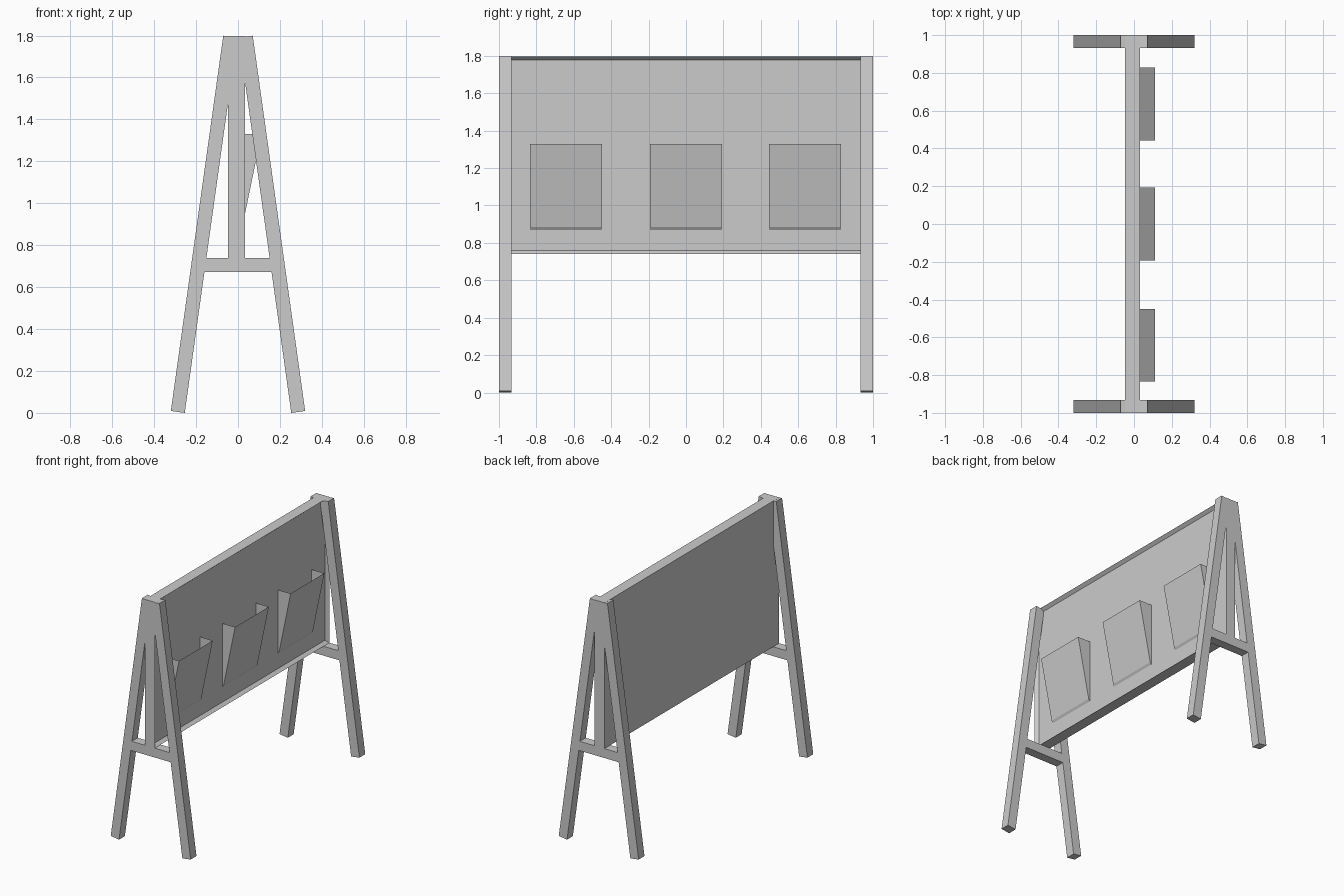
import bpy, bmesh, math
from mathutils import Matrix, Vector

if "Cube" in bpy.data.objects:
    bpy.data.objects.remove(bpy.data.objects["Cube"])


def mesh_object(name, verts, faces):
    me = bpy.data.meshes.new(name)
    me.from_pydata(verts, [], faces)
    ob = bpy.data.objects.new(name, me)
    bpy.context.collection.objects.link(ob)
    return ob


def box(name, lo, hi, rot=None, loc=(0, 0, 0)):
    size = Vector(hi) - Vector(lo)
    mid = (Vector(hi) + Vector(lo)) / 2
    bm = bmesh.new()
    m = Matrix.Translation(mid) @ Matrix.Diagonal((*size, 1))
    bmesh.ops.create_cube(bm, size=1, matrix=m)
    if rot:
        bm.transform(Matrix.Translation(loc) @ rot)
    me = bpy.data.meshes.new(name)
    bm.to_mesh(me)
    bm.free()
    ob = bpy.data.objects.new(name, me)
    bpy.context.collection.objects.link(ob)
    return ob


W = 0.067                      # timber thickness
TILT = math.atan2(0.25, 1.79)  # leg lean
LENGTH = 1.79 / math.cos(TILT)

for end, y0 in (("near", -1.0), ("far", 1.0 - W)):
    # splayed legs, square-cut ends; inner bottom corner rests on z = 0
    for side, s in (("left", -1), ("right", 1)):
        lo, hi = sorted((0, s * W))
        box(f"{end}_{side}_leg", (lo, y0, 0), (hi, y0 + W, LENGTH),
            Matrix.Rotation(-s * TILT, 4, 'Y'), (s * 0.254, 0, 0))
    # crossbar the board rests on
    box(f"{end}_crossbar", (-0.175, y0, 0.672), (0.175, y0 + W, 0.74))

# board with a shallow bevelled recess on its +x side
board = box("board", (-0.047, -1, 0.74), (0.033, 1, 1.797))
bm = bmesh.new()
bm.from_mesh(board.data)
bm.normal_update()
face = max(bm.faces, key=lambda f: f.normal.x)
bmesh.ops.inset_region(bm, faces=[face], thickness=0.027)
PANEL_X = 0.01
for v in face.verts:
    v.co.x = PANEL_X
bm.to_mesh(board.data)
bm.free()

# open-topped sheet pockets for leaflets
profile = [(PANEL_X, 1.33), (PANEL_X, 0.87), (0.02, 0.885), (0.112, 1.33)]
for i, y in enumerate((-0.642, 0.0, 0.636)):
    verts = [(x, y + s * 0.193, z) for s in (-1, 1) for x, z in profile]
    mesh_object(f"pocket_{i + 1}", verts,
                [(0, 1, 2, 3), (7, 6, 5, 4), (1, 5, 6, 2), (2, 6, 7, 3)])
